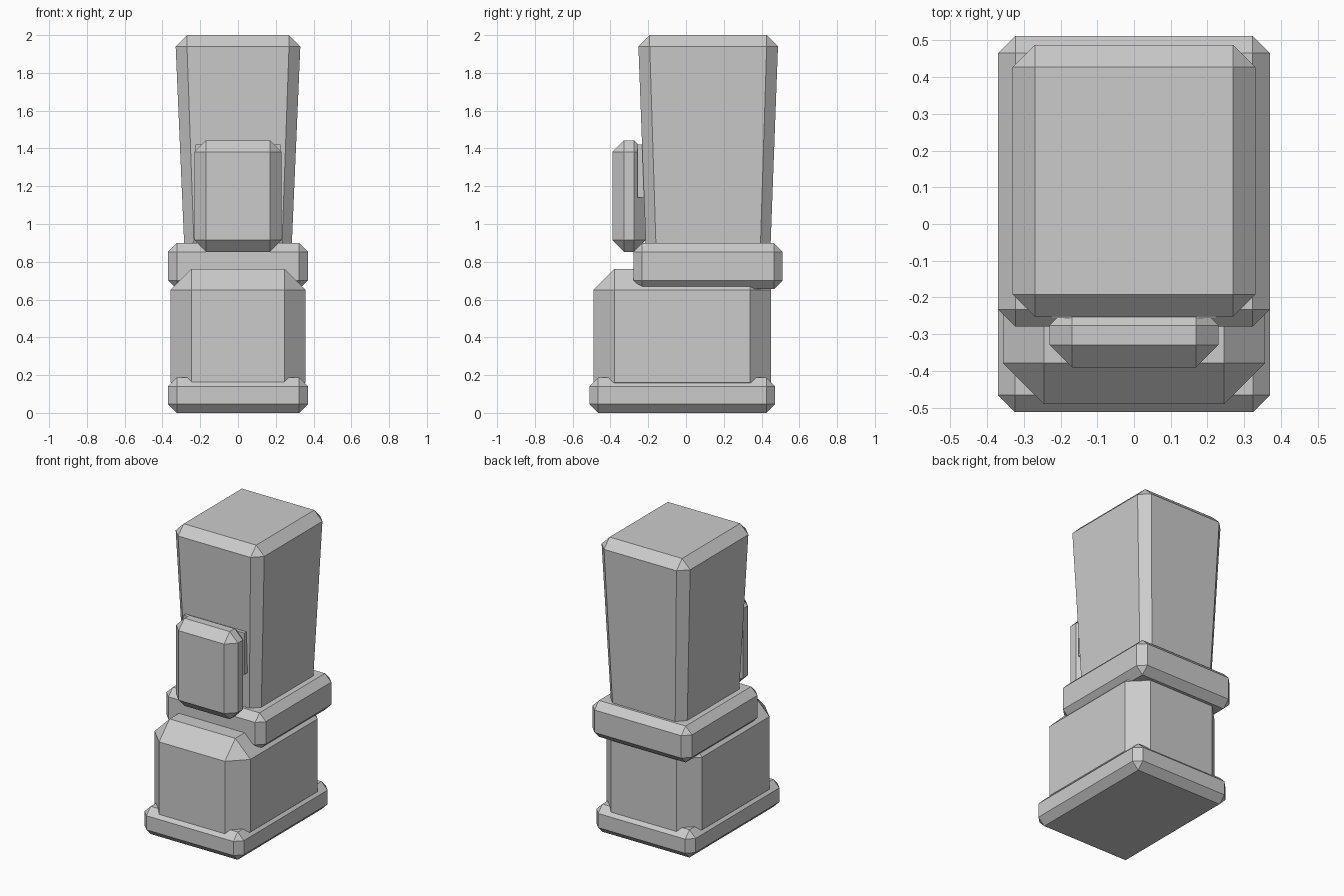
import bpy, bmesh

if "Cube" in bpy.data.objects:
    bpy.data.objects.remove(bpy.data.objects["Cube"])


def chamfered_box(name, x, y, z, chamfer, taper=None):
    """Box from (min, max) ranges with flat chamfers; taper = (x, y) scale at the bottom."""
    lo, hi = zip(x, y, z)
    mid = [(a + b) / 2 for a, b in zip(lo, hi)]
    size = [b - a for a, b in zip(lo, hi)]
    bm = bmesh.new()
    bmesh.ops.create_cube(bm, size=1)
    for v in bm.verts:
        for i in range(3):
            v.co[i] = mid[i] + v.co[i] * size[i]
    if chamfer:
        bmesh.ops.bevel(bm, geom=bm.edges[:], offset=chamfer, offset_type='OFFSET',
                        segments=1, profile=0.5, affect='EDGES')
    if taper:
        top = z[1] - chamfer
        for v in bm.verts:
            t = max(0, min(1, (top - v.co.z) / (top - z[0])))
            for i in range(2):
                v.co[i] = mid[i] + (v.co[i] - mid[i]) * (1 + (taper[i] - 1) * t)
    mesh = bpy.data.meshes.new(name)
    bm.to_mesh(mesh)
    bm.free()
    obj = bpy.data.objects.new(name, mesh)
    bpy.context.collection.objects.link(obj)
    return obj


# Foot: sole slab and chunky shoe block
chamfered_box("sole", (-0.37, 0.37), (-0.512, 0.472), (0, 0.187), 0.046)
chamfered_box("foot", (-0.357, 0.357), (-0.49, 0.45), (0.05, 0.763), 0.112)

# Ankle band around the bottom of the leg
chamfered_box("ankle_band", (-0.37, 0.37), (-0.279, 0.512), (0.655, 0.9), 0.047)

# Leg flaring towards the top
chamfered_box("leg", (-0.33, 0.33), (-0.252, 0.487), (0.75, 2.0), 0.06, (0.845, 0.88))

# Front guard and its mounting block against the leg
chamfered_box("front_guard", (-0.23, 0.23), (-0.39, -0.215), (0.853, 1.443), 0.061)
chamfered_box("guard_mount", (-0.226, 0.226), (-0.256, -0.18), (1.14, 1.42), 0)
